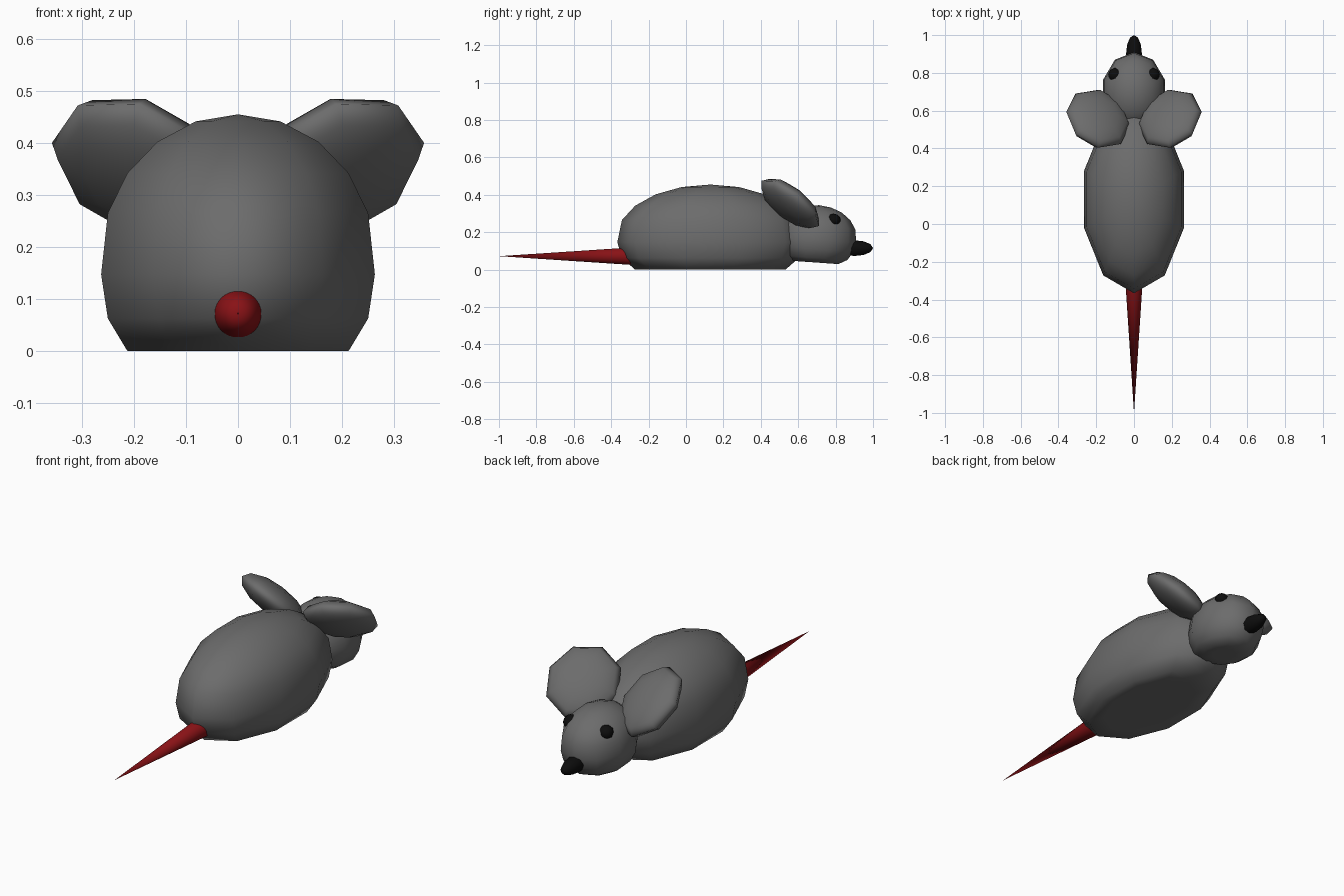
import bpy
from math import radians, sin, cos, pi

if "Cube" in bpy.data.objects:
    bpy.data.objects.remove(bpy.data.objects["Cube"], do_unlink=True)


def material(name, colour):
    mat = bpy.data.materials.new(name)
    mat.use_nodes = True
    mat.diffuse_color = (*colour, 1)
    mat.node_tree.nodes["Principled BSDF"].inputs["Base Color"].default_value = (*colour, 1)
    return mat


grey = material("grey fur", (0.15, 0.15, 0.15))
red = material("dark red", (0.25, 0.006, 0.008))
black = material("black", (0.004, 0.004, 0.004))


def finish(name, mat, angle=75):
    obj = bpy.context.object
    obj.name = name
    obj.data.materials.append(mat)
    bpy.ops.object.shade_smooth_by_angle(angle=radians(angle))
    return obj


def ball(name, mat, loc, size, rot=(0, 0, 0), segments=8, rings=6):
    """Low-poly ellipsoid."""
    bpy.ops.mesh.primitive_uv_sphere_add(segments=segments, ring_count=rings, location=loc,
                                         rotation=[radians(a) for a in rot])
    bpy.context.object.scale = size
    return finish(name, mat)


def flat_bottom_ball(name, mat, loc, size, floor, rot=(0, 0, 0), squash=0.9):
    """Ten-sided ellipsoid whose underside is lowered slightly and cut flat."""
    obj = ball(name, mat, loc, size, rot, segments=10, rings=10)
    for v in obj.data.vertices:
        # a vertex points sideways, an edge points fore and aft
        if v.co.z < 0.05:
            v.co.z -= 0.12
        v.co.z = max(v.co.z, floor)
    obj.data.update()
    return obj


# Body and head
flat_bottom_ball("body", grey, (0, 0.13, 0.18), (0.277, 0.497, 0.275), -0.18 / 0.275)
flat_bottom_ball("head", grey, (0, 0.70, 0.18), (0.172, 0.212, 0.165), -0.86, (-4, 0, 0))

# Ears and eyes, one pair each
for side, label in ((1, "left"), (-1, "right")):
    ball(label + "_ear", grey, (side * 0.19, 0.557, 0.354), (0.178, 0.195, 0.07),
         (-40, side * -15, side * 12))
    ball(label + "_eye", black, (side * 0.10, 0.79, 0.265), (0.037, 0.037, 0.034))

# Nose
ball("nose", black, (0, 0.90, 0.115), (0.042, 0.042, 0.10), (-90, 0, 0))

# Tail, a cone pointing backwards
bpy.ops.mesh.primitive_cone_add(vertices=32, radius1=0.05, radius2=0, depth=0.76,
                                location=(0, -0.62, 0.072), rotation=(radians(90), 0, 0))
finish("tail", red, 60)
